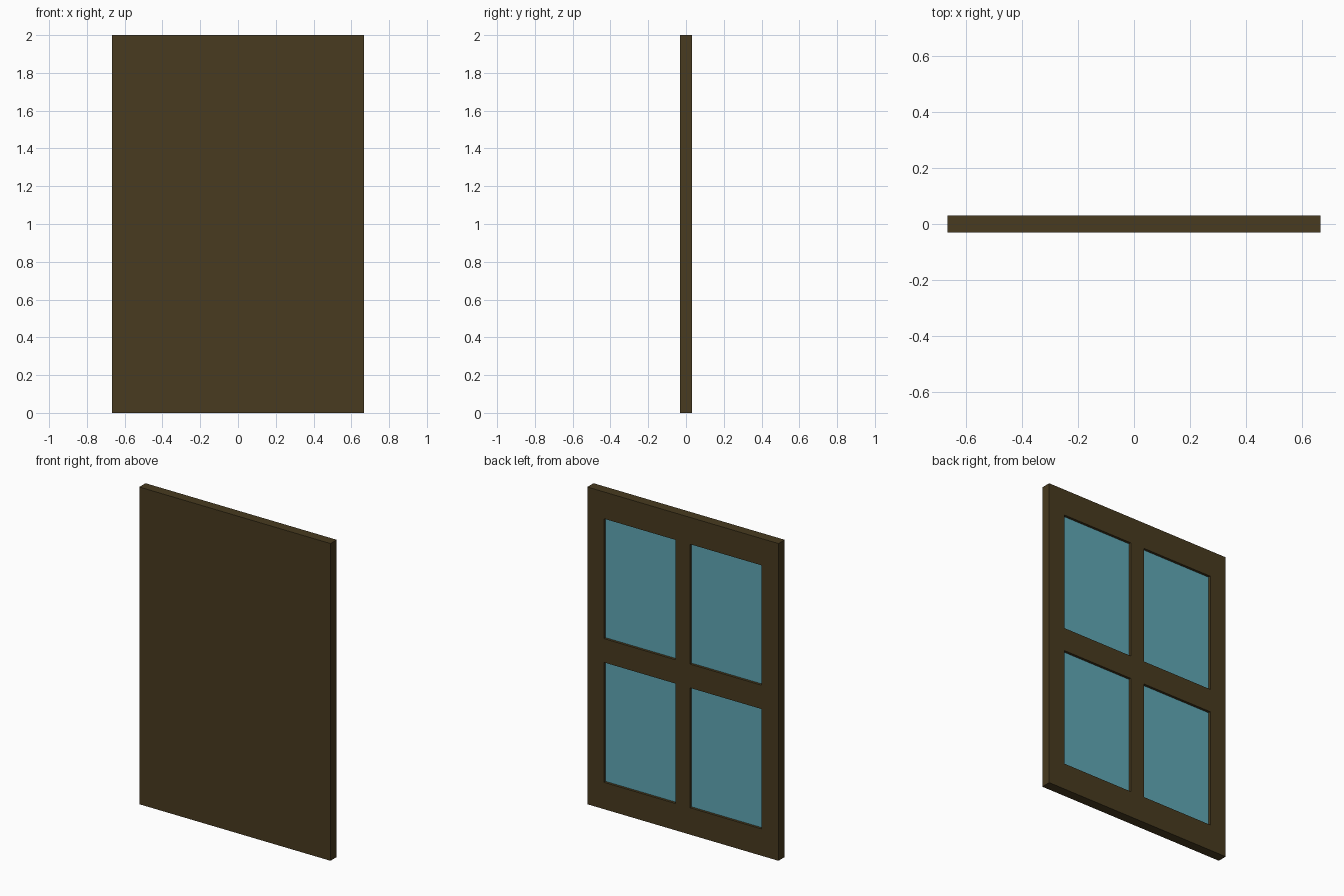
import bpy

if "Cube" in bpy.data.objects:
    bpy.data.objects.remove(bpy.data.objects["Cube"])

W, H, T = 1.334, 2.0, 0.062      # overall width, height, thickness
PANE_W, PANE_H = 0.5, 0.756      # window opening size
PANE_X, PANE_Z = 0.3, 0.453      # opening centres, measured from panel centre
GLASS_Y = T / 2 - 0.016          # recessed glass surface
GLASS_T = 0.004


def material(name, color):
    m = bpy.data.materials.new(name)
    m.diffuse_color = color
    m.use_nodes = True
    m.node_tree.nodes["Principled BSDF"].inputs["Base Color"].default_value = m.diffuse_color
    return m


def box(name, center, size, mat=None):
    bpy.ops.mesh.primitive_cube_add(size=1, location=center)
    o = bpy.context.object
    o.name = name
    o.scale = size
    bpy.ops.object.transform_apply(location=False, rotation=False, scale=True)
    if mat:
        o.data.materials.append(mat)
    return o


wood = material("dark_wood", (0.065, 0.043, 0.014, 1))
glass = material("blue_glass", (0.115, 0.39, 0.46, 1))

# Solid panel, plain on the front
panel = box("window_panel", (0, 0, H / 2), (W, T, H), wood)

# Four recesses in the back, each with a glass pane on its floor
floor_y = GLASS_Y - GLASS_T
for row, sz in (("lower", -1), ("upper", 1)):
    for side, sx in (("left", -1), ("right", 1)):
        x, z = sx * PANE_X, H / 2 + sz * PANE_Z
        cutter = box("recess_cutter", (x, floor_y + 0.05, z), (PANE_W, 0.1, PANE_H), wood)
        mod = panel.modifiers.new("recess", 'BOOLEAN')
        mod.operation = 'DIFFERENCE'
        mod.solver = 'EXACT'
        mod.object = cutter
        bpy.context.view_layer.objects.active = panel
        bpy.ops.object.modifier_apply(modifier=mod.name)
        bpy.data.objects.remove(cutter)
        box(f"{row}_{side}_pane", (x, GLASS_Y - GLASS_T / 2, z),
            (PANE_W, GLASS_T, PANE_H), glass)
